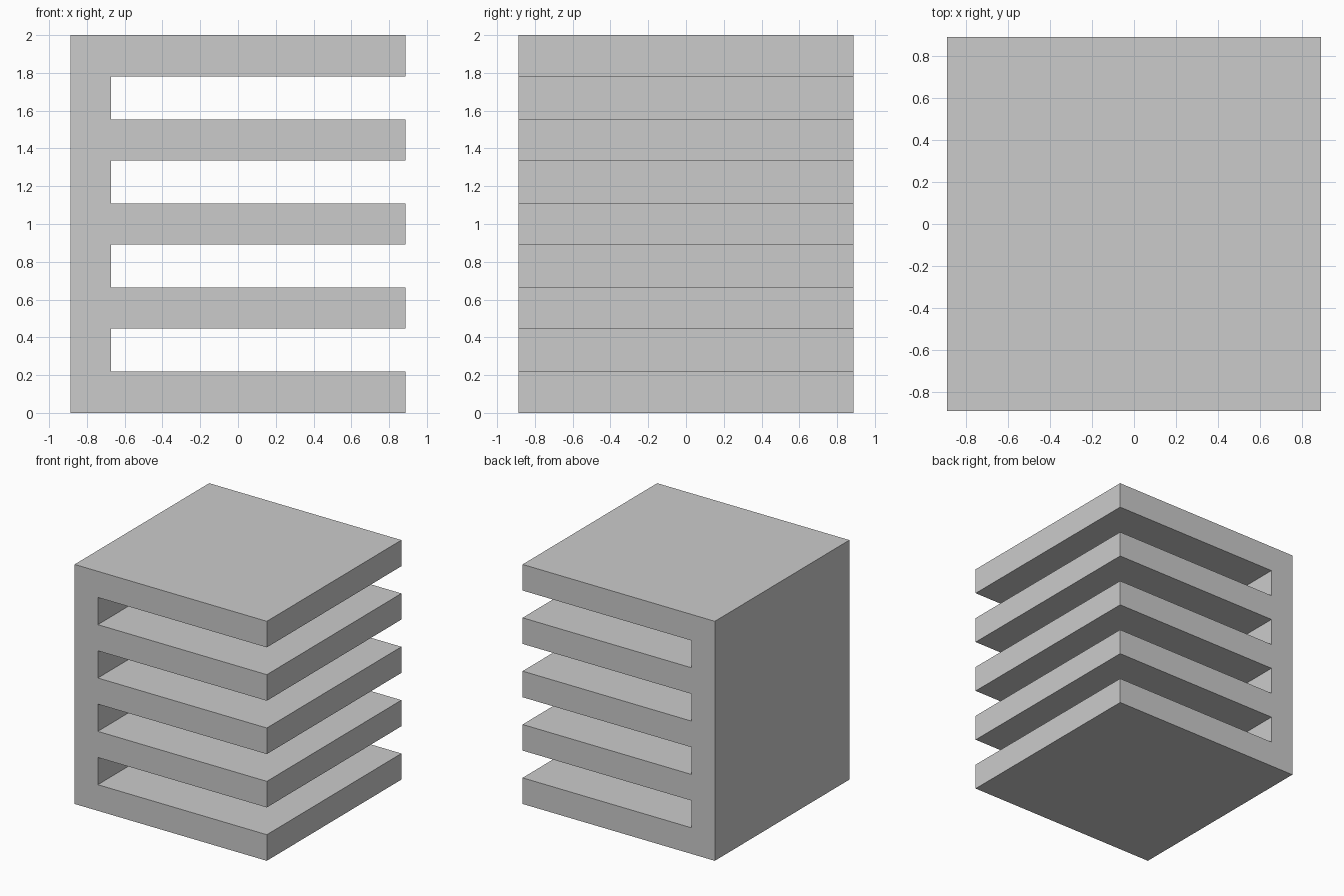
import bpy, bmesh

if "Cube" in bpy.data.objects:
    bpy.data.objects.remove(bpy.data.objects["Cube"])

HALF = 0.888      # half width and half depth
INNER = -0.673    # inner face of the back wall
THICK = 0.218     # shelf thickness
PITCH = (2.0 - THICK) / 4

# Comb-shaped side profile: solid wall on the left, five shelves
profile = [(-HALF, 0.0)]
for i in range(5):
    z = i * PITCH
    if i > 0:
        profile.append((INNER, z))
    profile += [(HALF, z), (HALF, z + THICK)]
    if i < 4:
        profile.append((INNER, z + THICK))
profile.append((-HALF, 2.0))

# Extrude the profile through the depth
bm = bmesh.new()
face = bm.faces.new([bm.verts.new((x, -HALF, z)) for x, z in profile])
ext = bmesh.ops.extrude_face_region(bm, geom=[face])
verts = [v for v in ext["geom"] if isinstance(v, bmesh.types.BMVert)]
bmesh.ops.translate(bm, verts=verts, vec=(0, 2 * HALF, 0))
bmesh.ops.recalc_face_normals(bm, faces=bm.faces)

mesh = bpy.data.meshes.new("shelf_block")
bm.to_mesh(mesh)
bm.free()
bpy.context.collection.objects.link(bpy.data.objects.new("shelf_block", mesh))
